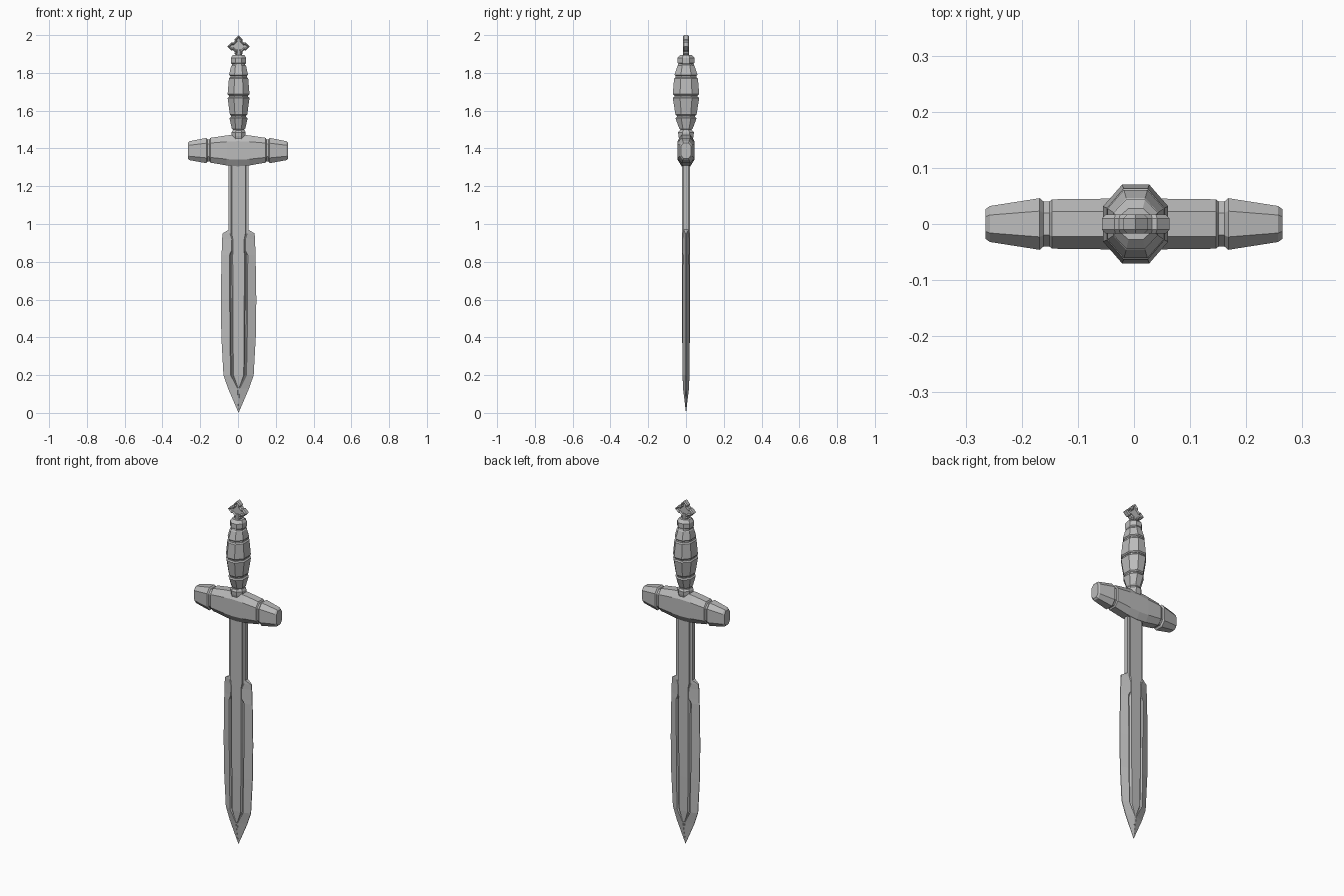
import bpy
import bmesh
from math import pi
from mathutils import Matrix, Vector

cube = bpy.data.objects.get("Cube")
if cube:
    bpy.data.objects.remove(cube)

steel = bpy.data.materials.new("grey_steel")
steel.use_nodes = True
GREY = (0.5, 0.5, 0.5, 1)
steel.diffuse_color = GREY
steel.node_tree.nodes["Principled BSDF"].inputs["Base Color"].default_value = GREY


def finish(name, bm):
    bmesh.ops.recalc_face_normals(bm, faces=bm.faces)
    mesh = bpy.data.meshes.new(name)
    bm.to_mesh(mesh)
    bm.free()
    mesh.materials.append(steel)
    obj = bpy.data.objects.new(name, mesh)
    bpy.context.collection.objects.link(obj)
    return obj


def loft(name, rings):
    """Skin a list of equal-length point rings and cap both ends."""
    bm = bmesh.new()
    loops = [[bm.verts.new(p) for p in ring] for ring in rings]
    n = len(loops[0])
    for a, b in zip(loops, loops[1:]):
        for i in range(n):
            j = (i + 1) % n
            bm.faces.new((a[i], a[j], b[j], b[i]))
    bm.faces.new(loops[0])
    bm.faces.new(loops[-1])
    bmesh.ops.remove_doubles(bm, verts=bm.verts, dist=0.0002)
    return finish(name, bm)


def mirrored(quarter):
    """Turn a quarter outline (first axis to second axis) into a closed one."""
    half = quarter + [(-u, v) for u, v in reversed(quarter)]
    return half + [(-u, -v) for u, v in half]


def octagon(hu, hv, cu=0.42, cv=0.45):
    return mirrored([(hu, hv * cv), (hu * cu, hv)])


AXIS_X = 0.003

# Blade: edge half width and thickness, shoulder, groove and raised core
blade = [
    # z, edge x, edge y, shoulder x, shoulder y, groove y, core x, core y
    (1.34, .052, .012, .046, .013, .013, .036, .020),
    (.970, .052, .012, .046, .013, .013, .036, .020),
    (.950, .085, .004, .046, .015, .013, .036, .020),
    (.920, .087, .002, .036, .018, .016, .030, .020),
    (.860, .089, .002, .037, .019, .016, .029, .020),
    (.835, .090, .002, .049, .017, .009, .031, .020),
    (.600, .094, .002, .047, .018, .009, .030, .020),
    (.400, .091, .002, .046, .018, .009, .029, .020),
    (.200, .080, .002, .042, .018, .009, .027, .019),
    (.130, .056, .002, .006, .016, .015, .002, .015),
    (.000, .000, .000, .000, .000, .000, .000, .000),
]
rings = []
for z, ex, ey, sx, sy, gy, cx, cy in blade:
    outline = mirrored([(ex, ey), (sx, sy), ((sx * 2 + cx) / 3, gy),
                        ((sx + cx * 2) / 3, gy), (cx, cy)])
    rings.append([(AXIS_X + x, y, z) for x, y in outline])
loft("blade", rings)

# Crossguard: faceted bar with a groove before each flared end
guard_half = [
    # x, half depth, bottom, top
    (.000, .045, 1.305, 1.474), (.060, .045, 1.310, 1.469),
    (.146, .044, 1.325, 1.456), (.151, .040, 1.332, 1.447),
    (.161, .040, 1.332, 1.447), (.168, .046, 1.322, 1.456),
    (.257, .032, 1.338, 1.438), (.265, .026, 1.346, 1.430),
]
stations = [(-x, d, b, t) for x, d, b, t in reversed(guard_half[1:])] + guard_half
loft("crossguard", [
    [(x, y, (b + t) / 2 + z) for y, z in octagon(d, (t - b) / 2, 0.5, 0.58)]
    for x, d, b, t in stations])


# Grip parts: eight-sided stacked sections, deeper than wide
def turned(name, sections):
    loft(name, [[(AXIS_X + x, y, z) for x, y in octagon(hx, hy)]
                for z, hx, hy in sections])


turned("grip_core", [(1.44, .034, .033), (1.50, .030, .030), (1.57, .040, .048),
                     (1.68, .050, .062), (1.78, .044, .055), (1.88, .030, .034)])
turned("grip_collar", [(1.450, .038, .036), (1.465, .038, .040),
                       (1.485, .038, .042), (1.495, .032, .034)])

segments = {
    "grip_segment_lower": (1.500, 1.566, .036, .036, .048, .056),
    "grip_segment_middle_lower": (1.574, 1.673, .046, .056, .058, .070),
    "grip_segment_middle_upper": (1.681, 1.776, .058, .070, .051, .063),
    "grip_segment_upper": (1.784, 1.842, .050, .061, .040, .046),
}
for name, (z0, z1, ax, ay, bx, by) in segments.items():
    lip = 0.006
    turned(name, [(z0, ax - lip, ay - lip), (z0 + lip, ax, ay),
                  (z1 - lip, bx, by), (z1, bx - lip, by - lip)])

turned("grip_cap", [(1.846, .036, .036), (1.853, .040, .044),
                    (1.880, .040, .044), (1.896, .030, .028)])
turned("pommel_stem", [(1.890, .018, .016), (1.925, .014, .012)])

# Pommel: upright diamond with notched sides and a recessed square in each face
bm = bmesh.new()
h, notch, depth = .0425, .007, .008
side = [(h, -h), (h, -notch * 1.6), (h - depth, -notch),
        (h - depth, notch), (h, notch * 1.6)]
outline = []
for k in range(4):
    turn = Matrix.Rotation(k * pi / 2, 2)
    outline += [turn @ Vector(p) for p in side]
base = bm.faces.new([bm.verts.new((p.x, -.010, p.y)) for p in outline])
extruded = bmesh.ops.extrude_face_region(bm, geom=[base], use_keep_orig=True)
bmesh.ops.translate(bm, verts=[v for v in extruded["geom"]
                               if isinstance(v, bmesh.types.BMVert)], vec=(0, .020, 0))
bmesh.ops.recalc_face_normals(bm, faces=bm.faces)
fronts = [f for f in bm.faces if abs(f.normal.y) > 0.9]
bmesh.ops.inset_individual(bm, faces=fronts, thickness=.007, depth=.007)
bmesh.ops.inset_individual(bm, faces=fronts, thickness=.007, depth=-.008)
bmesh.ops.rotate(bm, verts=bm.verts, matrix=Matrix.Rotation(pi / 4, 3, 'Y'))
bmesh.ops.translate(bm, verts=bm.verts, vec=(AXIS_X, 0, 1.94))
finish("pommel", bm)
